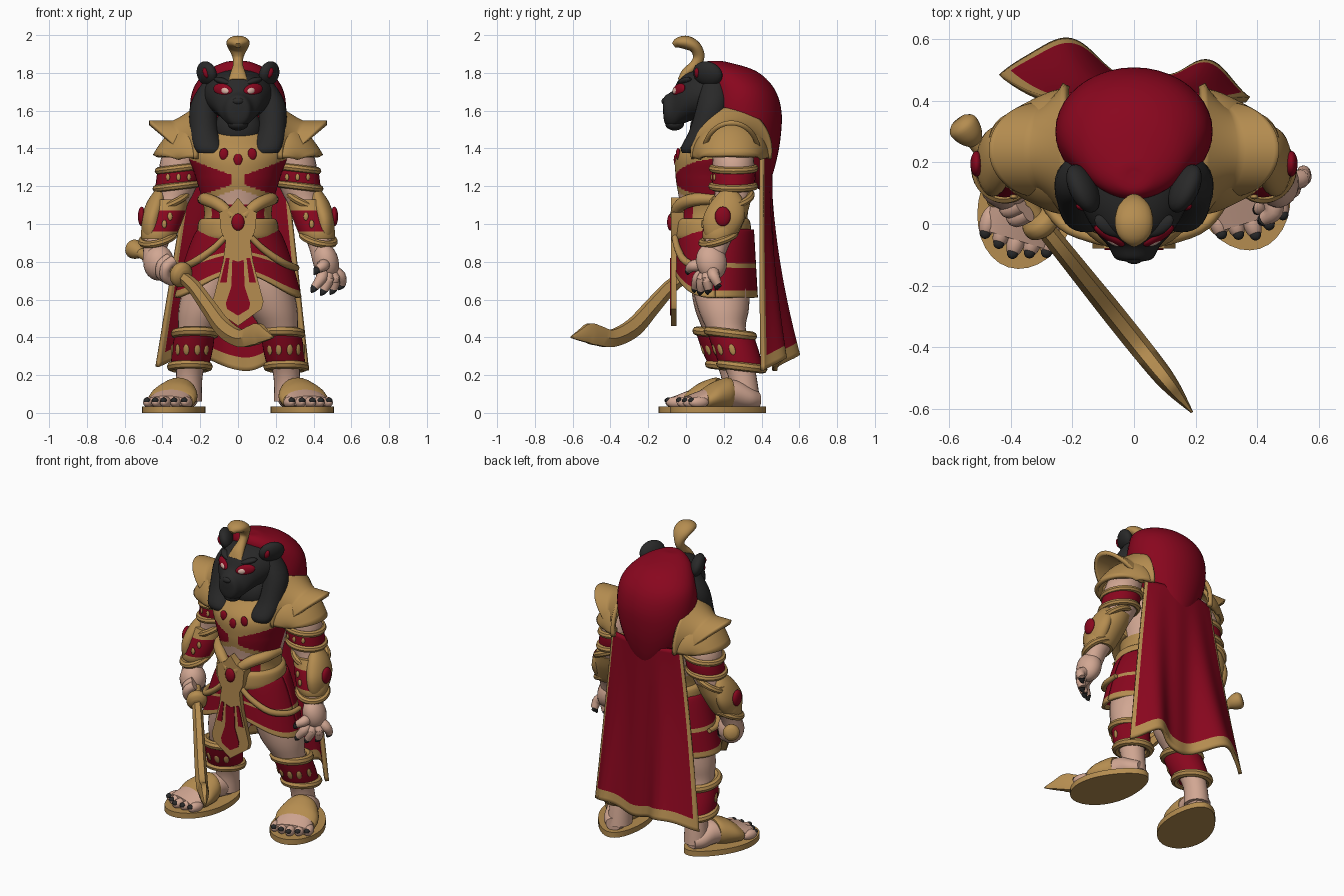
import bpy, bmesh, math
from math import sin, cos, pi, exp
from mathutils import Vector, Matrix

cube = bpy.data.objects.get("Cube")
if cube:
    bpy.data.objects.remove(cube, do_unlink=True)


def material(name, rgb):
    m = bpy.data.materials.new(name)
    m.use_nodes = True
    m.diffuse_color = (*rgb, 1)
    m.node_tree.nodes["Principled BSDF"].inputs["Base Color"].default_value = (*rgb, 1)
    return m


MATS = [material("gold", (.46, .265, .08)), material("red", (.25, .002, .013)),
        material("black", (.022, .022, .022)), material("skin", (.64, .385, .29)),
        material("pale_eye", (.7, .45, .38))]
GOLD, RED, BLACK, SKIN, PALE = range(5)


def finish(name, bm, mat, mtx=None, rule=None, thick=0):
    """Turn a bmesh into a coloured object; rule(centre, normal) picks a colour."""
    bmesh.ops.recalc_face_normals(bm, faces=bm.faces)
    if mtx:
        bm.transform(mtx)
    bm.normal_update()
    for f in bm.faces:
        if mat is not None:
            f.material_index = mat
        if rule:
            f.material_index = rule(f.calc_center_median(), f.normal)
    me = bpy.data.meshes.new(name)
    bm.to_mesh(me)
    bm.free()
    for m in MATS:
        me.materials.append(m)
    ob = bpy.data.objects.new(name, me)
    bpy.context.collection.objects.link(ob)
    if thick:
        mod = ob.modifiers.new("thickness", "SOLIDIFY")
        mod.thickness, mod.offset = thick, 0
    return ob


def spline(pts, sub):
    """Catmull-Rom interpolation of number tuples."""
    p = [Vector(q) for q in pts]
    p = [p[0]] + p + [p[-1]]
    out = []
    for i in range(1, len(p) - 2):
        a, b, c, d = p[i - 1:i + 3]
        for k in range(sub):
            t = k / sub
            out.append(.5 * (2 * b + (c - a) * t + (2 * a - 5 * b + 4 * c - d) * t**2
                             + (3 * b - a - 3 * c + d) * t**3))
    return out + [p[-2]]


def loft(name, pts, mat, axis=None, n=24, sub=4, mtx=None, rule=None, s=1):
    """Skin elliptical rings (x, y, z, a, b); without axis they follow the path."""
    rings = spline([(q[0] * s, *q[1:4], q[-1]) for q in pts], sub)
    bm, rows, last = bmesh.new(), [], None
    for i, r in enumerate(rings):
        c = Vector(r[:3])
        if axis:
            e1, e2 = Vector((1, 0, 0)), Vector((0, 1, 0) if axis == "Z" else (0, 0, 1))
        else:
            t = (Vector(rings[min(i + 1, len(rings) - 1)][:3])
                 - Vector(rings[max(i - 1, 0)][:3])).normalized()
            e1 = t.cross(Vector((0, 0, 1) if abs(t.z) < .95 else (0, 1, 0))).normalized()
            if last and e1.dot(last) < 0:
                e1 = -e1
            last, e2 = e1, e1.cross(t)
        a, b = max(r[3], .002), max(r[4], .002)
        rows.append([bm.verts.new(c + e1 * a * cos(2 * pi * k / n) + e2 * b * sin(2 * pi * k / n))
                     for k in range(n)])
    for p, q in zip(rows, rows[1:]):
        for k in range(n):
            bm.faces.new((p[k], p[(k + 1) % n], q[(k + 1) % n], q[k]))
    bm.faces.new(rows[0])
    bm.faces.new(rows[-1])
    return finish(name, bm, mat, mtx, rule)


def ball(name, loc, radii, mat, rot=(0, 0, 0), mtx=None):
    bm = bmesh.new()
    bmesh.ops.create_uvsphere(bm, u_segments=20, v_segments=12, radius=1)
    m = Matrix.Translation(loc)
    for ang, ax in zip(rot, "XYZ"):
        m = m @ Matrix.Rotation(ang, 4, ax)
    m = m @ Matrix.Diagonal((*radii, 1))
    return finish(name, bm, mat, mtx @ m if mtx else m)


def rim(name, loc, rx, ry, minor=.02, rot=(0, 0, 0)):
    bpy.ops.mesh.primitive_torus_add(major_radius=1, minor_radius=minor / rx, location=loc,
                                     rotation=rot, major_segments=32, minor_segments=8)
    ob = bpy.context.object
    ob.name, ob.scale = name, (rx, ry, rx)
    ob.data.materials.append(MATS[GOLD])


def plate(name, outline, depth, mat, mtx=None):
    """Extrude a closed outline by a depth vector."""
    bm = bmesh.new()
    f = bm.faces.new([bm.verts.new(p) for p in outline])
    up = bmesh.ops.extrude_face_region(bm, geom=[f])["geom"]
    bmesh.ops.translate(bm, vec=depth, verts=[v for v in up if isinstance(v, bmesh.types.BMVert)])
    return finish(name, bm, mat, mtx)


def front_plate(name, half, y, mat, depth):
    """Mirrored (x, z) outline facing the front."""
    pts = half + [(-x, z) for x, z in reversed(half) if x > 0]
    return plate(name, [(x, y, z) for x, z in pts], (0, depth, 0), mat)


def sheet(name, f, nu, nv, colour, thick):
    """Grid surface f(u, v) with colour(u, v)."""
    bm = bmesh.new()
    g = [[bm.verts.new(f(i / nu, j / nv)) for i in range(nu + 1)] for j in range(nv + 1)]
    for j in range(nv):
        for i in range(nu):
            q = bm.faces.new((g[j][i], g[j][i + 1], g[j + 1][i + 1], g[j + 1][i]))
            q.material_index = colour((i + .5) / nu, (j + .5) / nv)
    return finish(name, bm, None, thick=thick)


# Torso with painted collar, chest wrap and bare midriff
def torso_colour(c, n):
    x, z = abs(c.x), c.z
    if z < 1.1:
        return RED if x < .14 and c.y < .06 else GOLD
    if z > 1.245 + .38 * x:
        return GOLD
    if z < 1.185 - .35 * x or c.y > .16:
        return SKIN
    return GOLD if z < 1.22 - .35 * x or x < .035 else RED


loft("torso", [(0, .15, .72, .2, .15), (0, .14, .95, .19, .18), (0, .15, 1.08, .18, .18),
               (0, .15, 1.25, .225, .205), (0, .17, 1.37, .26, .22), (0, .19, 1.46, .2, .17),
               (0, .18, 1.54, .09, .09)], None, "Z", n=120, sub=20, rule=torso_colour)
for x, z in ((-.075, 1.37), (0, 1.34), (.075, 1.37)):
    ball("collar_gem", (x, -.053 + abs(x) * .15, z), (.024, .012, .032), RED)

# Belt, buckle and hip sashes
loft("belt", [(0, .14, .91, .2, .19), (0, .14, .94, .215, .205), (0, .14, 1.01, .21, .2),
              (0, .14, 1.03, .19, .185)], GOLD, "Z", n=40)
front_plate("buckle", [(0, 1.14), (.04, 1.09), (.1, 1.06), (.09, .96), (.055, .89), (0, .8)], -.08, GOLD, .07)
ball("buckle_gem", (0, -.082, 1.01), (.034, .018, .045), RED)
for s in (1, -1):
    loft("waist_band", [(.03, -.06, 1.04, .026), (.1, -.03, 1.1, .034), (.17, .05, 1.13, .034),
                        (.19, .16, 1.13, .026)], GOLD, n=12, s=s)
    loft("sash", [(.06, -.06, .94, .016), (.13, -.045, .87, .018), (.23, 0, .8, .02),
                  (.3, .1, .77, .018), (.31, .2, .77, .015)], GOLD, n=10, s=s)


# Skirt with a raised front hem
def skirt(u, v):
    a = 2 * pi * u
    front = max(0, -sin(a))
    z = .97 + v * (.61 + .13 * front**3 - .97)
    w = (.97 - z) / .35
    return ((.2 + .125 * w**.7) * cos(a), .155 + (.195 + .02 * w) * sin(a), z)


sheet("skirt", skirt, 72, 30, lambda u, v: GOLD if v > .91 or .5 < v < .57 else RED, .02)

# Front tabard
front_plate("tabard", [(0, .95), (.06, .95), (.08, .8), (.135, .59), (.125, .55), (0, .46)], -.08, GOLD, .03)
front_plate("tabard_panel", [(0, .8), (.03, .81), (.035, .67), (.065, .58), (.058, .55), (0, .515)],
            -.084, RED, .008)
for s in (1, -1):
    plate("tabard_strip", [(s * x, -.084, z) for x, z in ((.045, .82), (.064, .82), (.095, .69), (.06, .69))],
          (0, .008, 0), RED)


# Cape with two back folds and gold hem
def cape(u, v):
    c = 2 * u - 1
    fold = .16 * exp(-((c + .6) / .42)**2) + .09 * exp(-((c - .6) / .3)**2)
    x = c * (.25 + (.18 if c < 0 else .12) * v)
    y = .40 + .045 * (1 - c * c) + fold * v**1.8 + .012 * v * sin(11 * c)
    return (x, y, 1.36 + v * (.21 + .75 * fold * (1 + .3 * c) - 1.36))


sheet("cape", cape, 64, 48, lambda u, v: GOLD if v > .94 or min(u, 1 - u) < .035 else RED, .022)

# Domed hood
loft("hood", [(0, .41, 1.18, .03, .02), (0, .36, 1.3, .15, .11), (0, .31, 1.45, .235, .19),
              (0, .3, 1.6, .255, .205), (0, .285, 1.72, .235, .18), (0, .225, 1.81, .165, .145),
              (0, .16, 1.857, .07, .06), (0, .16, 1.862, .01, .01)], RED, "Z", n=40, sub=6)

# Feline mask
loft("mask", [(0, -.122, 1.625, .02, .02), (0, -.112, 1.605, .06, .072), (0, -.07, 1.608, .085, .1),
              (0, -.025, 1.655, .125, .128), (0, .04, 1.68, .163, .13), (0, .12, 1.685, .19, .135),
              (0, .2, 1.68, .2, .135), (0, .25, 1.67, .15, .1)], BLACK, "Y", n=32, sub=6)
ball("nose", (0, -.108, 1.65), (.032, .022, .02), BLACK)
ball("chin", (0, -.06, 1.53), (.055, .05, .035), BLACK)
ball("neck", (0, .12, 1.5), (.13, .1, .12), BLACK)
for s in (1, -1):
    ball("eye_patch", (s * .08, -.038, 1.71), (.06, .018, .033), RED, (0, -.25 * s, .55 * s))
    ball("eye", (s * .07, -.057, 1.706), (.026, .01, .017), PALE, (0, -.25 * s, .55 * s))
    ball("brow", (s * .08, -.005, 1.755), (.055, .03, .018), BLACK, (0, -.3 * s, .5 * s))
    ball("ear", (s * .165, .115, 1.795), (.042, .085, .068), BLACK, (0, .35 * s, -.45 * s))
    ball("ear_inner", (s * .17, .058, 1.8), (.016, .014, .028), RED, (0, .35 * s, .3 * s))
    loft("lappet", [(.14, .15, 1.76, .04, .06), (.18, .14, 1.64, .07, .08), (.18, .1, 1.5, .075, .08),
                    (.158, .03, 1.41, .075, .055), (.15, .015, 1.375, .06, .035)], BLACK, "Z", s=s)

# Rearing serpent crest
loft("serpent", [(0, -.03, 1.76, .05, .015), (0, 0, 1.8, .04, .025), (0, .045, 1.84, .027),
                 (0, .068, 1.885, .03), (0, .05, 1.935, .054, .032), (0, .005, 1.96, .062, .036),
                 (0, -.04, 1.96, .05, .028), (0, -.065, 1.945, .015)], GOLD, n=20)

for s in (1, -1):
    # Layered shoulder armour
    def upper_pad(u, v):
        a = pi * (1.1 * u - .05)
        r = .155 + .075 * max(0, 1 - v * 2)**1.2
        return (s * (.22 + v * (.08 + .17 * sin(a))), .24 - r * .92 * cos(a), 1.38 + r * sin(a))

    def lower_pad(u, v):
        a = pi * u
        r = .19 - .04 * v * v
        return (s * (.23 + v * (.08 + .13 * sin(a))), .235 - r * cos(a), 1.35 + (r - .14 * v * v) * sin(a))

    sheet("upper_shoulder_pad", upper_pad, 32, 16, lambda u, v: GOLD, .025)
    sheet("lower_shoulder_pad", lower_pad, 32, 12, lambda u, v: GOLD, .025)

    # Arm, arm band and bracer
    loft("arm", [(.25, .23, 1.45, .1), (.3, .25, 1.34, .11), (.315, .25, 1.22, .105), (.355, .24, 1.1, .088),
                 (.405, .2, .99, .088), (.435, .165, .89, .065), (.45, .14, .8, .055)], SKIN, "Z", s=s)
    loft("arm_band", [(.31, .252, 1.295, .114), (.315, .252, 1.25, .116), (.325, .25, 1.2, .112)], RED, "Z", s=s)
    rim("arm_band_rim", (s * .31, .252, 1.295), .112, .112, rot=(0, s * .12, 0))
    rim("arm_band_rim", (s * .325, .25, 1.2), .109, .112, rot=(0, s * .12, 0))
    for a in (-.5, 0, .5):
        ball("arm_band_mark", (s * (.315 + .116 * sin(a)), .252 - .116 * cos(a), 1.248), (.011, .007, .018),
             GOLD, (0, 0, s * a))
    loft("bracer", [(.365, .24, 1.13, .105), (.39, .215, 1.05, .108), (.415, .185, .96, .098),
                    (.425, .175, .92, .085)], None, "Z", n=48, sub=8, s=s,
         rule=lambda c, n: RED if n.y < -.2 and n.x * s < .35 and .96 < c.z < 1.07 else GOLD)
    rim("bracer_top_rim", (s * .362, .242, 1.13), .1, .105, rot=(.25, s * .4, 0))
    rim("bracer_bottom_rim", (s * .425, .172, .925), .086, .09, rot=(.3, s * .25, 0))
    loft("bracer_guard", [(.41, .23, 1.19, .02, .03), (.43, .22, 1.12, .05, .085), (.455, .2, 1.03, .055, .11),
                          (.46, .18, .94, .045, .08), (.46, .17, .9, .02, .03)], GOLD, "Z", s=s)
    ball("bracer_gem", (s * .51, .195, 1.04), (.02, .042, .052), RED)
    for x, z in ((.36, 1.04), (.39, 1.0)):
        ball("bracer_mark", (s * x, .108 - (1.04 - z) * .5, z), (.013, .008, .022), GOLD)

    # Leg and greave
    dy = .03 * s
    leg = [(.14, .17, .84, .12, .14), (.155, .18, .68, .135, .15), (.185, .19, .55, .13, .135),
           (.218, .2, .45, .1, .105), (.24, .235, .34, .086, .095), (.258, .28, .19, .07, .075),
           (.265, .29, .06, .075, .08)]
    loft("leg", [(x, y + dy * (.82 - z), z, a, b) for x, y, z, a, b in leg], SKIN, "Z", s=s)
    loft("greave", [(.228, .205 + dy, .42, .106, .12), (.242, .235 + dy, .33, .108, .12),
                    (.255, .265 + dy, .245, .1, .112)], RED, "Z", n=32, s=s)
    rim("greave_top_rim", (s * .228, .205 + dy, .42), .103, .115, minor=.025, rot=(-.12, 0, 0))
    rim("greave_bottom_rim", (s * .255, .265 + dy, .245), .098, .11, minor=.024, rot=(-.12, 0, 0))
    for a in (-.75, -.25, .3, .8, 1.4):
        ball("greave_mark", (s * .242 + s * .108 * sin(a), .235 + dy - .12 * cos(a), .335),
             (.016, .007, .03), GOLD, (.3, 0, s * a))

    # Sandalled foot, splayed outward
    m = Matrix.Translation((s * .33, .14 + dy, 0)) @ Matrix.Rotation(s * .3, 4, "Z")
    sole = [((.145 - .025 * sin(t)) * cos(t), .262 * sin(t) * (1 - .06 * cos(t)**2)) for t in
            [2 * pi * k / 36 for k in range(36)]]
    plate("sole", [(x * 1.08, y, 0) for x, y in sole], (0, 0, .035), GOLD, m)
    loft("foot", [(0, .225, .07, .045, .04), (0, .17, .08, .075, .06), (0, .08, .1, .085, .075),
                  (0, -.05, .08, .11, .055), (0, -.17, .06, .115, .03)], SKIN, "Y", mtx=m)
    loft("strap", [(0, .065, .105, .09, .08), (0, .035, .097, .108, .088), (0, -.03, .085, .13, .076),
                   (0, -.075, .07, .13, .06), (0, -.09, .07, .12, .045)], GOLD, "Y", mtx=m)
    for k in range(5):
        x = (k - 2) * .052
        y = -.175 + abs(k - 2) * .018
        ball("toe", (x, y, .056), (.029, .055, .03), SKIN, mtx=m)
        ball("toenail", (x, y - .04, .066), (.018, .018, .015), BLACK, mtx=m)

# Open left hand
ball("left_palm", (.465, .135, .8), (.068, .082, .1), SKIN, (.2, -.2, .2))
for x, y, z in ((.405, .05, .665), (.455, .08, .65), (.505, .12, .655), (.55, .17, .68), (.42, .015, .76)):
    tip, root = Vector((x, y, z)), Vector((.46, .13, .79)).lerp(Vector((x, y, z)), .3)
    mid = root.lerp(tip, .55) + Vector((.02, -.01, .01))
    loft("finger", [(*root, .034), (*mid, .031), (*tip, .022)], SKIN, n=12)
    loft("claw", [(*tip, .021), (*(tip + Vector((-.008, -.006, -.015))), .015),
                  (*(tip + Vector((-.018, -.004, -.03))), .002)], BLACK, n=10)


# Curved sword; its plan line is straight, so x follows y
def on_line(y, z, a, b):
    return (-.3 - .8 * y, y, z, a, b)


loft("blade", [on_line(*p) for p in ((.01, .73, .03, .03), (-.08, .67, .032, .04), (-.18, .56, .034, .048),
     (-.28, .45, .036, .055), (-.39, .395, .036, .052), (-.47, .41, .034, .06),
     (-.51, .42, .03, .062), (-.55, .412, .022, .04), (-.61, .4, .004, .004))], GOLD, n=6, sub=5)
loft("grip", [on_line(.3, .86, .026, .026), on_line(.15, .795, .03, .03), on_line(0, .73, .03, .03)], GOLD)
loft("guard", [on_line(.03, .745, .04, .04), on_line(.015, .738, .06, .065), on_line(-.01, .727, .06, .065),
               on_line(-.025, .72, .035, .035)], GOLD)
loft("pommel", [on_line(.265, .845, .025, .025), on_line(.29, .858, .045, .045), on_line(.32, .87, .05, .05),
                on_line(.335, .875, .03, .03)], GOLD)

# Right fist around the grip
ball("right_fist", (-.42, .13, .795), (.08, .085, .095), SKIN, (0, 0, .6))
axis = Vector((-.8, 1, .43)).normalized()
side = axis.cross(Vector((0, 0, 1))).normalized()
for k in range(4):
    c = Vector((-.3 - .8 * .055, .055, .755)) + axis * (.038 * k)
    arc = [c + (side * cos(a) + axis.cross(side) * sin(a)) * .056 for a in (.6, 1.5, 2.5, 3.5, 4.5)]
    loft("gripping_finger", [(*p, .028) for p in arc], SKIN, n=12)
    ball("claw", arc[0], (.018, .018, .026), BLACK)

# Smooth shading that keeps hard edges
bpy.ops.object.select_all(action="DESELECT")
for ob in bpy.context.scene.objects:
    if ob.type == "MESH":
        ob.select_set(True)
        bpy.context.view_layer.objects.active = ob
bpy.ops.object.shade_smooth_by_angle(angle=math.radians(40))
